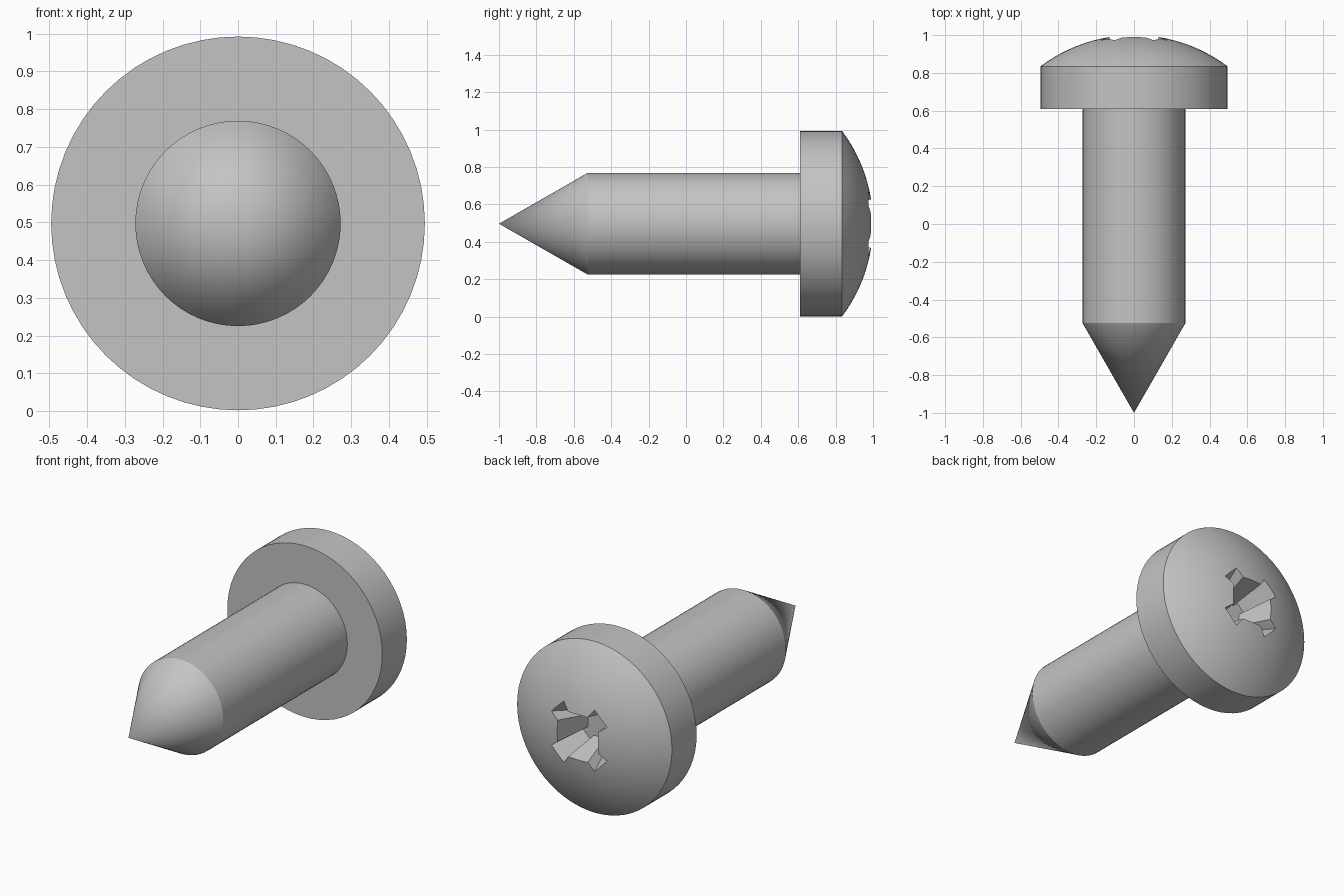
import bpy, bmesh, math
from mathutils import Matrix, Vector

cube = bpy.data.objects.get("Cube")
if cube:
    bpy.data.objects.remove(cube, do_unlink=True)

AXIS_Z = 0.497
SEGMENTS = 64

steel = bpy.data.materials.new("grey steel")
steel.use_nodes = True
GREY = (0.55, 0.55, 0.55, 1)
steel.diffuse_color = GREY
steel.node_tree.nodes["Principled BSDF"].inputs["Base Color"].default_value = GREY


def make_object(name, bm):
    bmesh.ops.recalc_face_normals(bm, faces=bm.faces)
    mesh = bpy.data.meshes.new(name)
    bm.to_mesh(mesh)
    bm.free()
    obj = bpy.data.objects.new(name, mesh)
    obj.location.z = AXIS_Z
    bpy.context.collection.objects.link(obj)
    mesh.materials.append(steel)
    return obj


def lathe(name, profile):
    """Spin (radius, y) points around the long axis."""
    bm = bmesh.new()
    verts = [bm.verts.new((r, y, 0)) for r, y in profile]
    edges = [bm.edges.new(pair) for pair in zip(verts, verts[1:])]
    bmesh.ops.spin(bm, geom=verts + edges, cent=(0, 0, 0), axis=(0, 1, 0),
                   angle=math.tau, steps=SEGMENTS, use_duplicate=False)
    bmesh.ops.remove_doubles(bm, verts=bm.verts, dist=0.0001)
    return make_object(name, bm)


def smooth(obj):
    bpy.ops.object.select_all(action="DESELECT")
    obj.select_set(True)
    bpy.context.view_layer.objects.active = obj
    bpy.ops.object.shade_smooth_by_angle(angle=math.radians(25))


# Pointed shank
shank = lathe("shank", [(0, -1), (0.272, -0.525), (0.272, 0.63), (0, 0.63)])

# Head: straight rim with a spherical dome
RIM, RIM_Y = 0.495, 0.835
rise = 1 - RIM_Y
radius = (RIM ** 2 + rise ** 2) / (2 * rise)
sweep = math.asin(RIM / radius)
dome = [(radius * math.sin(sweep * i / 12), 1 - radius + radius * math.cos(sweep * i / 12))
        for i in range(12, -1, -1)]
head = lathe("head", [(0, 0.61), (RIM, 0.61)] + dome)

# Tapered cross-shaped driver recess
arm = [(0.135, 0.065), (0.19, 0.105), (0.105, 0.19), (0.065, 0.135)]
bm = bmesh.new()
loops = []
for y, scale in ((1.03, 1.05), (0.79, 0.55)):
    loop = []
    for quarter in range(4):
        turn = Matrix.Rotation(-quarter * math.pi / 2, 3, "Y")
        loop += [bm.verts.new(turn @ Vector((x * scale, y, z * scale))) for x, z in arm]
    bm.faces.new(loop)
    loops.append(loop)
top, bottom = loops
for i in range(len(top)):
    j = (i + 1) % len(top)
    bm.faces.new((top[i], top[j], bottom[j], bottom[i]))
cutter = make_object("recess_cutter", bm)
cutter.hide_render = True

# Cut the recess into the head, then drop the cutter
cut = head.modifiers.new("recess", "BOOLEAN")
cut.operation = "DIFFERENCE"
cut.solver = "EXACT"
cut.object = cutter
bpy.context.view_layer.update()
cut_mesh = bpy.data.meshes.new_from_object(
    head.evaluated_get(bpy.context.evaluated_depsgraph_get()))
head.modifiers.clear()
head.data = cut_mesh
bpy.data.objects.remove(cutter, do_unlink=True)

for part in (shank, head):
    smooth(part)
